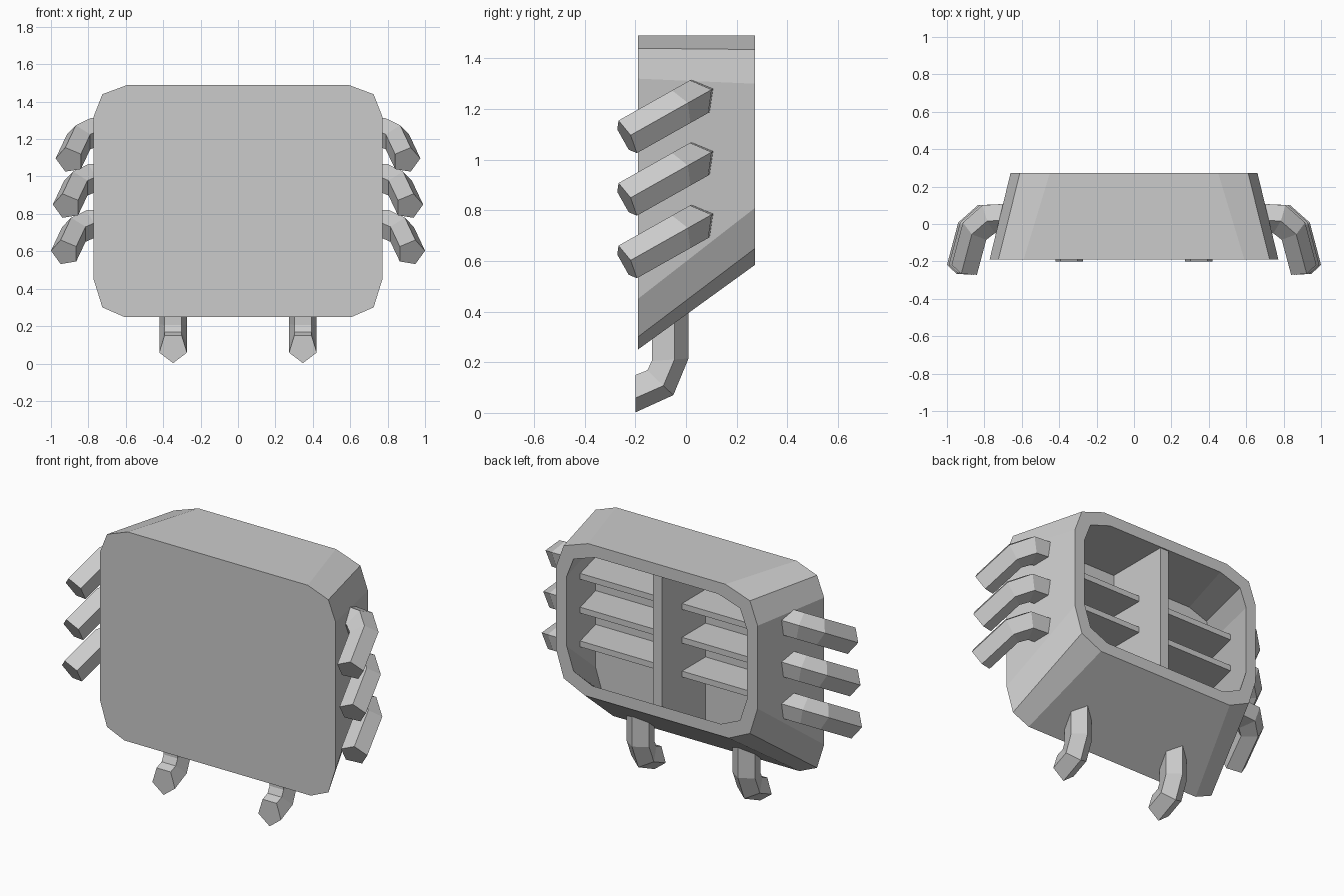
import bpy, bmesh
from mathutils import Vector

if "Cube" in bpy.data.objects:
    bpy.data.objects.remove(bpy.data.objects["Cube"])

FRONT_Y, BACK_Y, FLOOR_Y = -0.19, 0.273, -0.14
# Right half outlines (x, z), top to bottom
FRONT = [(0.59, 1.49), (0.725, 1.44), (0.772, 1.32), (0.772, 0.45), (0.725, 0.30), (0.61, 0.25)]
BACK = [(0.45, 1.49), (0.61, 1.435), (0.66, 1.30), (0.66, 0.81), (0.61, 0.65), (0.47, 0.585)]


def build(name, rings, cap_start=True, cap_end=True):
    """Loft closed rings of points into a flat-shaded object."""
    bm = bmesh.new()
    loops = [[bm.verts.new(p) for p in ring] for ring in rings]
    n = len(loops[0])
    for a, b in zip(loops, loops[1:]):
        for i in range(n):
            j = (i + 1) % n
            bm.faces.new((a[i], a[j], b[j], b[i]))
    if cap_start:
        bm.faces.new(loops[0])
    if cap_end:
        bm.faces.new(loops[-1])
    bmesh.ops.recalc_face_normals(bm, faces=bm.faces)
    mesh = bpy.data.meshes.new(name)
    bm.to_mesh(mesh)
    bm.free()
    obj = bpy.data.objects.new(name, mesh)
    bpy.context.collection.objects.link(obj)
    return obj


def shell_ring(y, inset=0.0):
    """Housing outline at depth y, optionally inset for the cavity."""
    t = (y - FRONT_Y) / (BACK_Y - FRONT_Y)
    half = [Vector(f).lerp(Vector(b), t) for f, b in zip(FRONT, BACK)]
    w, top, bottom = half[2].x, half[0].y, half[-1].y
    scale = (top - bottom - 2 * inset) / (top - bottom)
    half = [(p.x * (w - inset) / w, bottom + inset + (p.y - bottom) * scale) for p in half]
    return [(x, y, z) for x, z in half] + [(-x, y, z) for x, z in reversed(half)]


def pentagon(apex, flat, side):
    """Pentagon with its point at apex and its flat side centred on flat."""
    a, f, s = Vector(apex), Vector(flat), Vector(side)
    m = a.lerp(f, 0.382)
    return [a, m + s * 0.074, f + s * 0.046, f - s * 0.046, m - s * 0.074]


def mirrored(name, rings):
    """Build a part on the right and its mirror on the left."""
    build(name + "_right", rings)
    build(name + "_left", [[(-p[0], p[1], p[2]) for p in ring] for ring in rings])


# Hollow housing, open at the back
build("housing", [shell_ring(FRONT_Y), shell_ring(BACK_Y),
                  shell_ring(BACK_Y, 0.07), shell_ring(FLOOR_Y, 0.07)])

# Upright divider in the cavity
divider = [(0.265, 0.63), (0.265, 1.43), (-0.15, 1.43), (-0.15, 0.335)]
build("divider", [[(x, y, z) for y, z in divider] for x in (-0.03, 0.03)])

# Three shelves across the cavity
shelf = [(-0.65, 0.08), (0.65, 0.08), (0.70, -0.15), (-0.70, -0.15)]
for i in range(3):
    z = 1.19 - 0.2 * i
    build(f"shelf_{i + 1}", [[(x, y, h) for x, y in shelf] for h in (z - 0.035, z)])

# Hooked feet: pairs of outer and inner (y, z) points
foot = [((0.01, 0.42), (-0.135, 0.32)), ((0.01, 0.215), (-0.135, 0.205)),
        ((-0.05, 0.07), (-0.153, 0.168)), ((-0.20, 0.002), (-0.20, 0.15))]
mirrored("foot", [pentagon((0.347, *a), (0.347, *f), (1, 0, 0)) for a, f in foot])

# Hooked side arms: outer and inner points as (x, distance back from the tip)
arm = [((0.68, 0.395), (0.69, 0.245)), ((0.81, 0.387), (0.745, 0.24)),
       ((0.915, 0.28), (0.79, 0.20)), ((0.975, 0.02), (0.84, -0.015))]
for i, out in enumerate((0.0, 0.015, 0.025)):
    def place(p, k):
        return (p[0] + (out if k else 0), -0.236 + 0.87 * p[1], 1.087 - 0.247 * i + 0.49 * p[1])
    mirrored(f"arm_{i + 1}", [pentagon(place(a, k), place(f, k), (0, -0.49, 0.87))
                              for k, (a, f) in enumerate(arm)])
